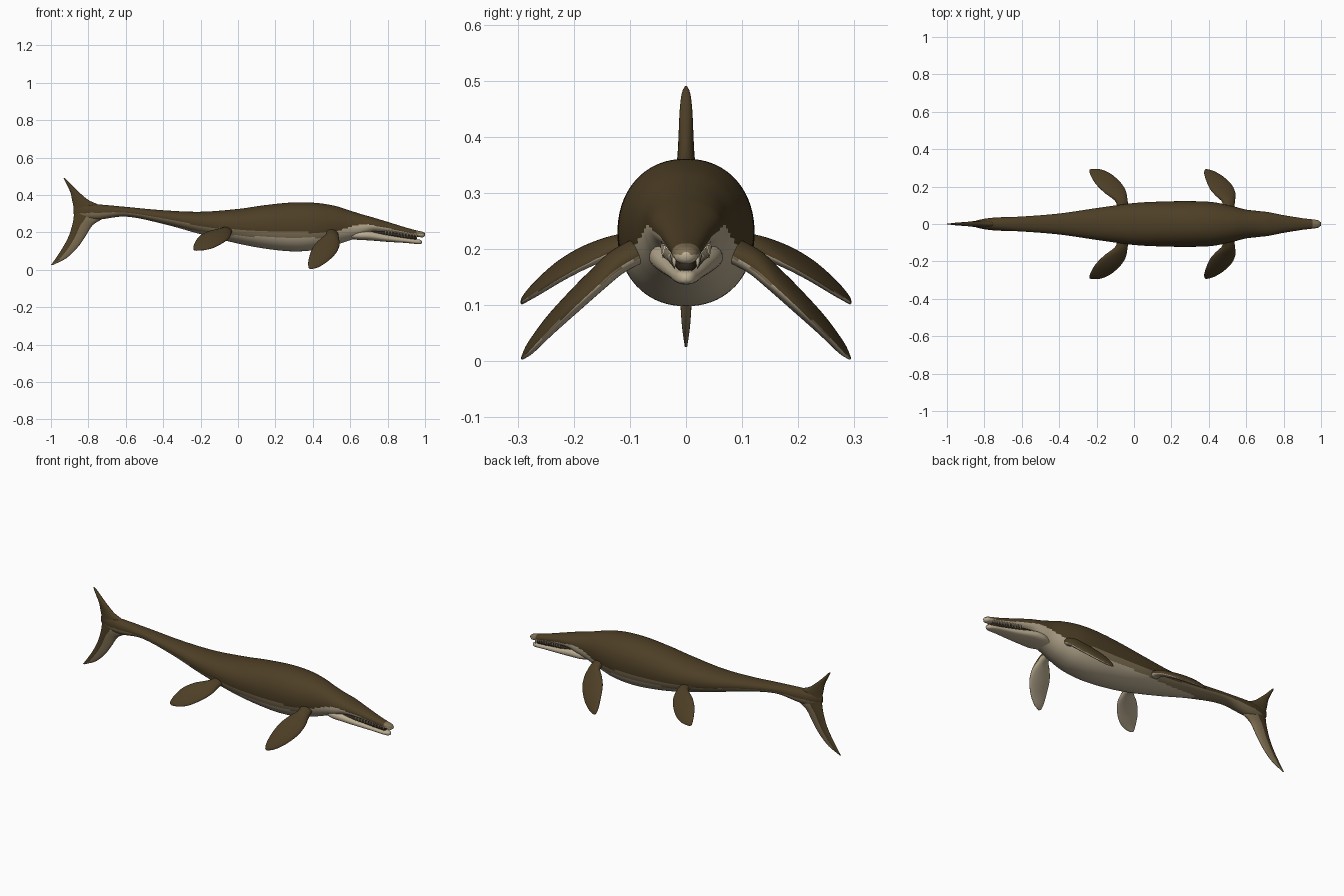
import bpy, bmesh, math
from mathutils import Vector


def material(name, rgb):
    m = bpy.data.materials.new(name)
    m.diffuse_color = (*rgb, 1)
    return m


MATS = [material("dark brown hide", (0.075, 0.049, 0.019)),
        material("tan flank", (0.22, 0.165, 0.09)),
        material("cream belly", (0.50, 0.42, 0.29)),
        material("dark mouth", (0.03, 0.02, 0.012))]
BROWN, TAN, CREAM, DARK = range(4)


def sample(rows, t):
    """Smooth interpolation of rows keyed by their first, rising value."""
    n = len(rows)
    t = min(max(t, rows[0][0]), rows[-1][0])
    i = 0
    while i < n - 2 and t > rows[i + 1][0]:
        i += 1
    a, b = rows[i], rows[i + 1]
    p, q = rows[max(i - 1, 0)], rows[min(i + 2, n - 1)]
    h = b[0] - a[0]
    u = (t - a[0]) / h
    out = []
    for k in range(1, len(a)):
        m0 = (b[k] - p[k]) / (b[0] - p[0]) * h
        m1 = (q[k] - a[k]) / (q[0] - a[0]) * h
        out.append((2*u**3 - 3*u*u + 1) * a[k] + (u**3 - 2*u*u + u) * m0
                   + (3*u*u - 2*u**3) * b[k] + (u**3 - u*u) * m1)
    return out


def spaced(rows, n):
    a, b = rows[0][0], rows[-1][0]
    return [a + (b - a) * i / (n - 1) for i in range(n)]


def loft(name, rings, rule):
    bm = bmesh.new()
    loops = [[bm.verts.new(p) for p in r] for r in rings]
    s = len(rings[0])
    for a, b in zip(loops, loops[1:]):
        for j in range(s):
            k = (j + 1) % s
            bm.faces.new((a[j], a[k], b[k], b[j]))
    bm.faces.new(loops[0])
    bm.faces.new(loops[-1])
    bmesh.ops.recalc_face_normals(bm, faces=bm.faces[:])
    for f in bm.faces:
        f.smooth = True
        f.material_index = rule(f.calc_center_median(), f.normal)
    me = bpy.data.meshes.new(name)
    bm.to_mesh(me)
    bm.free()
    for m in MATS:
        me.materials.append(m)
    ob = bpy.data.objects.new(name, me)
    bpy.context.collection.objects.link(ob)
    return ob


def oval(w, top, bot, seg, power):
    """Rounded cross-section as (y, z) pairs."""
    pts = []
    for j in range(seg):
        a = 2 * math.pi * j / seg
        c, s = math.cos(a), math.sin(a)
        e = 2 / power
        pts.append((w * math.copysign(abs(c) ** e, c),
                    (top + bot) / 2 + (top - bot) / 2 * math.copysign(abs(s) ** e, s)))
    return pts


def body_loft(name, rows, n, seg, power, rule):
    rings = []
    for x in spaced(rows, n):
        w, top, bot = sample(rows, x)
        rings.append([(x, y, z) for y, z in oval(max(w, 0.002), top, bot, seg, power)])
    return loft(name, rings, rule)


# Body and skull: x, half width, top, bottom
BODY = [(-0.88, 0.006, 0.34, 0.30), (-0.82, 0.024, 0.348, 0.275), (-0.75, 0.034, 0.349, 0.268),
        (-0.6, 0.040, 0.336, 0.284), (-0.4, 0.056, 0.318, 0.245), (-0.2, 0.085, 0.31, 0.19),
        (0.0, 0.112, 0.325, 0.14), (0.15, 0.12, 0.346, 0.112), (0.3, 0.122, 0.36, 0.098),
        (0.42, 0.117, 0.357, 0.107), (0.52, 0.097, 0.341, 0.132), (0.6, 0.077, 0.316, 0.158),
        (0.66, 0.070, 0.297, 0.175), (0.72, 0.063, 0.28, 0.197), (0.8, 0.047, 0.256, 0.196),
        (0.9, 0.031, 0.225, 0.184), (0.96, 0.024, 0.209, 0.176), (0.99, 0.018, 0.202, 0.173),
        (1.0, 0.008, 0.195, 0.18)]
# Height of the edge between the brown back and the pale underside
EDGE = [(-0.9, 0.30), (-0.6, 0.305), (-0.4, 0.275), (-0.2, 0.235), (0.0, 0.212), (0.2, 0.204),
        (0.4, 0.2), (0.54, 0.212), (0.62, 0.235), (0.68, 0.242), (0.8, 0.222), (0.9, 0.2),
        (1.0, 0.185)]


def hide(c, n):
    if c.x > 0.955:
        return TAN if c.z > 0.19 else CREAM
    d = sample(EDGE, c.x)[0] - c.z
    if d < 0:
        return BROWN
    if c.x < -0.5 or (c.x < 0.52 and d < 0.03):
        return TAN
    return CREAM


body_loft("body_and_skull", BODY, 170, 72, 2.15, hide)

# Lower jaw
JAW = [(0.6, 0.05, 0.205, 0.165), (0.65, 0.064, 0.212, 0.159), (0.7, 0.064, 0.211, 0.157),
       (0.8, 0.047, 0.189, 0.149), (0.9, 0.031, 0.170, 0.143), (0.95, 0.023, 0.163, 0.138),
       (0.975, 0.015, 0.16, 0.137), (0.985, 0.006, 0.153, 0.142)]
body_loft("lower_jaw", JAW, 44, 32, 2.5, lambda c, n: CREAM)

# Dark lining between the jaws
MOUTH = [(0.68, 0.05, 0.215, 0.19), (0.8, 0.038, 0.205, 0.178), (0.9, 0.022, 0.19, 0.163),
         (0.955, 0.012, 0.182, 0.155)]
body_loft("mouth_lining", MOUTH, 12, 16, 2.5, lambda c, n: DARK)

# Teeth along the upper jaw
for side in (-1, 1):
    for i in range(11):
        x = 0.79 + 0.0165 * i
        w, top, bot = sample(BODY, x)
        y = side * w * 0.84
        rings = []
        for z, r in ((bot + 0.012, 0.0045), (bot - 0.002, 0.0035), (bot - 0.012, 0.0006)):
            rings.append([(x + r * math.cos(a * math.pi / 3), y + r * math.sin(a * math.pi / 3), z)
                          for a in range(6)])
        loft("tooth", rings, lambda c, n: CREAM)

# Tail fin: z, leading x, trailing x, half thickness
FIN = [(0.025, -0.99, -1.0, 0.002), (0.06, -0.92, -0.975, 0.007), (0.12, -0.857, -0.936, 0.011),
       (0.18, -0.815, -0.905, 0.014), (0.24, -0.775, -0.886, 0.018), (0.27, -0.73, -0.88, 0.02),
       (0.305, -0.70, -0.877, 0.02), (0.34, -0.73, -0.88, 0.018), (0.37, -0.795, -0.887, 0.015),
       (0.41, -0.845, -0.895, 0.013), (0.45, -0.887, -0.913, 0.011), (0.48, -0.915, -0.928, 0.007),
       (0.49, -0.925, -0.933, 0.002)]


def fin_colour(c, n):
    lead, trail, t = sample(FIN, c.z)
    return TAN if c.z < 0.3 and (c.x - trail) / (lead - trail) > 0.45 else BROWN


rings = []
for z in spaced(FIN, 70):
    lead, trail, t = sample(FIN, z)
    rings.append([((lead + trail) / 2 + (lead - trail) / 2 * math.cos(a * math.pi / 16),
                   t * math.sin(a * math.pi / 16), z) for a in range(32)])
loft("tail_fin", rings, fin_colour)

# Flippers: step, leading edge xyz, trailing edge xyz, half thickness
FRONT = [(0, 0.535, 0.08, 0.19, 0.465, 0.08, 0.21, 0.022),
         (1, 0.54, 0.125, 0.163, 0.472, 0.12, 0.19, 0.021),
         (2, 0.543, 0.16, 0.132, 0.435, 0.155, 0.16, 0.019),
         (3, 0.525, 0.205, 0.09, 0.405, 0.19, 0.127, 0.017),
         (4, 0.48, 0.25, 0.045, 0.385, 0.235, 0.083, 0.013),
         (5, 0.43, 0.28, 0.014, 0.375, 0.272, 0.036, 0.009),
         (6, 0.39, 0.293, 0.003, 0.378, 0.289, 0.01, 0.003)]
REAR = [(0, -0.03, 0.08, 0.205, -0.09, 0.08, 0.215, 0.02),
        (1, -0.035, 0.13, 0.195, -0.10, 0.123, 0.215, 0.018),
        (2, -0.045, 0.18, 0.172, -0.16, 0.17, 0.203, 0.016),
        (3, -0.075, 0.225, 0.147, -0.205, 0.215, 0.18, 0.014),
        (4, -0.125, 0.268, 0.12, -0.228, 0.252, 0.15, 0.011),
        (5, -0.175, 0.29, 0.106, -0.238, 0.278, 0.123, 0.007),
        (6, -0.222, 0.294, 0.102, -0.238, 0.289, 0.107, 0.003)]


def flipper(name, rows, side):
    stations = [sample(rows, t) for t in spaced(rows, 40)]
    mids = [Vector([(r[k] + r[k + 3]) / 2 for k in range(3)]) for r in stations]
    rings = []
    for i, r in enumerate(stations):
        half = (Vector(r[:3]) - Vector(r[3:6])) / 2
        span = mids[min(i + 1, 39)] - mids[max(i - 1, 0)]
        up = half.cross(span).normalized() * r[6]
        ring = []
        for a in range(28):
            ang = 2 * math.pi * a / 28
            p = mids[i] + half * math.cos(ang) + up * math.sin(ang)
            ring.append((p.x, p.y * side, max(p.z, 0)))
        rings.append(ring)
    loft(name, rings, lambda c, n: CREAM if n.z < -0.35 else TAN if n.z < -0.2 else BROWN)


for label, side in (("right", -1), ("left", 1)):
    flipper("front_flipper_" + label, FRONT, side)
    flipper("rear_flipper_" + label, REAR, side)
